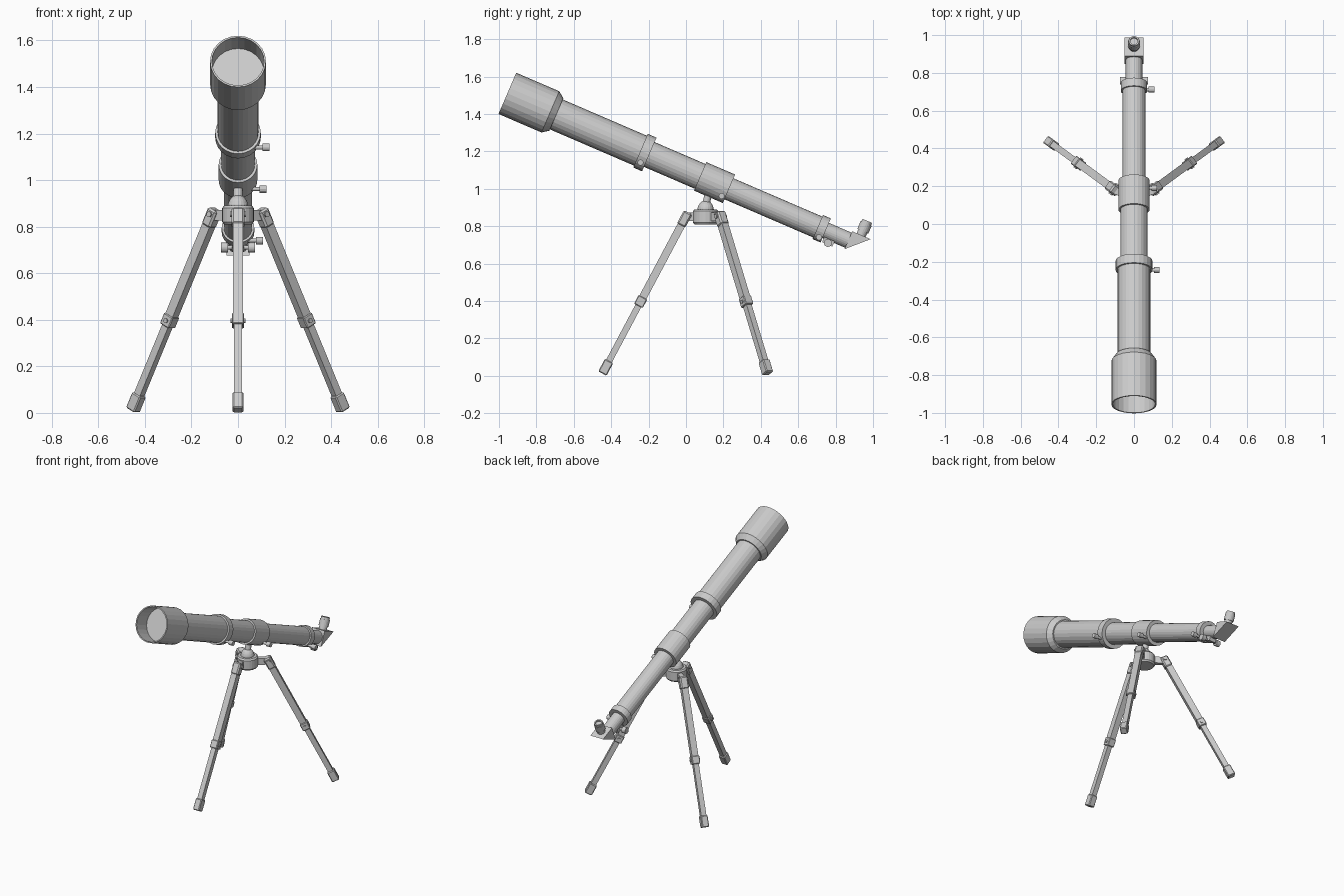
import bpy, bmesh
from math import sin, cos, pi, radians
from mathutils import Vector, Matrix

if "Cube" in bpy.data.objects:
    bpy.data.objects.remove(bpy.data.objects["Cube"])

TILT = radians(23.3)
START = Vector((0, -0.955, 1.51))              # centre of the front opening
AXIS = Vector((0, cos(TILT), -sin(TILT)))      # towards the eyepiece
UP = Vector((0, sin(TILT), cos(TILT)))
X, Z = Vector((1, 0, 0)), Vector((0, 0, 1))


def on_tube(s, v=0, x=0):
    return START + AXIS * s + UP * v + X * x


def finish(name, bm):
    bmesh.ops.recalc_face_normals(bm, faces=bm.faces)
    mesh = bpy.data.meshes.new(name)
    bm.to_mesh(mesh)
    bm.free()
    ob = bpy.data.objects.new(name, mesh)
    bpy.context.collection.objects.link(ob)
    return ob


def lathe(name, origin, axis, profile, n=24):
    """Revolve (distance, radius) points around an axis; radius 0 closes an end."""
    axis = axis.normalized()
    u = (Z if abs(axis.x) > 0.9 else X)
    w = axis.cross(u).normalized()
    u = w.cross(axis)
    bm = bmesh.new()
    rings = []
    for d, r in profile:
        c = origin + axis * d
        if r == 0:
            rings.append([bm.verts.new(c)] * n)
        else:
            rings.append([bm.verts.new(c + (u * cos(2 * pi * i / n) + w * sin(2 * pi * i / n)) * r)
                          for i in range(n)])
    for a, b in zip(rings, rings[1:]):
        for i in range(n):
            j = (i + 1) % n
            bm.faces.new(list(dict.fromkeys((a[i], a[j], b[j], b[i]))))
    return finish(name, bm)


def rod(name, a, b, r, n=16):
    length = (b - a).length
    return lathe(name, a, b - a, [(0, 0), (0, r), (length, r), (length, 0)], n)


def beam(name, a, b, side, w, t, bevel=0.0):
    """Box from a to b, w wide along side and t thick."""
    d = (b - a).normalized()
    m = Matrix((side, d.cross(side), d)).transposed().to_4x4()
    m.translation = (a + b) / 2
    bm = bmesh.new()
    bmesh.ops.create_cube(bm, size=1, matrix=m @ Matrix.Diagonal((w, t, (b - a).length, 1)))
    if bevel:
        bmesh.ops.bevel(bm, geom=bm.edges[:], offset=bevel, segments=1, affect='EDGES')
    return finish(name, bm)


# Dew shield with recessed lens
lathe("dew_shield", START, AXIS, [(0.13, 0.112), (0, 0.112), (0, 0.12), (0.25, 0.12),
                                  (0.285, 0.095), (0.285, 0)])
lathe("front_lens", START, AXIS, [(0.12, 0), (0.12, 0.113), (0.14, 0.113), (0.14, 0)])

# Telescoping tube sections
for name, s0, s1, r in (("main_tube", 0.27, 0.80, 0.087), ("middle_tube", 0.79, 1.20, 0.072),
                        ("rear_tube", 1.19, 1.83, 0.061), ("focus_tube", 1.82, 1.99, 0.044)):
    rod(name, on_tube(s0), on_tube(s1), r, 24)

# Collars
for name, s0, s1, r in (("front_collar", 0.775, 0.826, 0.098), ("mount_collar", 1.122, 1.29, 0.083),
                        ("rear_collar", 1.807, 1.853, 0.07)):
    rod(name, on_tube(s0), on_tube(s1), r, 24)

# Thumb screws on the right side of the collars
for name, s, v, x in (("front_screw", 0.80, -0.058, 0.135), ("mount_screw", 1.269, -0.051, 0.122),
                      ("rear_screw", 1.835, -0.048, 0.108)):
    lathe(name, on_tube(s, v, 0.03), X, [(0, 0), (0, 0.009), (x - 0.06, 0.009), (x - 0.06, 0.016),
                                         (x - 0.03, 0.016), (x - 0.03, 0)], 12)

# Focus knobs on a shared axle
rod("focus_axle", on_tube(1.89, -0.057, -0.05), on_tube(1.89, -0.057, 0.05), 0.009, 12)
beam("focus_housing", on_tube(1.86, -0.045), on_tube(1.92, -0.045), X, 0.05, 0.04)
for side, name in ((-1, "left_focus_knob"), (1, "right_focus_knob")):
    rod(name, on_tube(1.89, -0.057, side * 0.044), on_tube(1.89, -0.057, side * 0.073), 0.021)

# Diagonal prism
bm = bmesh.new()
ends = [[bm.verts.new(on_tube(s, v, x)) for s, v in ((1.985, 0.052), (1.985, -0.052), (2.092, 0.052))]
        for x in (-0.049, 0.049)]
bm.faces.new(ends[0])
bm.faces.new(ends[1])
for i in range(3):
    j = (i + 1) % 3
    bm.faces.new((ends[0][i], ends[0][j], ends[1][j], ends[1][i]))
finish("diagonal_prism", bm)

# Eyepiece
lathe("eyepiece", on_tube(2.037, 0.05), UP, [(0, 0), (0, 0.026), (0.025, 0.026), (0.025, 0.032),
      (0.07, 0.032), (0.07, 0.028), (0.085, 0.028), (0.085, 0.02), (0.075, 0.02), (0.075, 0)], 20)

# Tripod head: hub, dome and stem
HUB = Vector((0, 0.105, 0))
lathe("tripod_hub", HUB, Z, [(0.81, 0), (0.81, 0.06), (0.82, 0.068), (0.88, 0.068), (0.89, 0.06), (0.89, 0)])
dome = [(0.885 + 0.052 * sin(a * pi / 12), 0.044 * cos(a * pi / 12)) for a in range(6)]
lathe("ball_dome", HUB, Z, [(0.885, 0)] + dome + [(0.937, 0)], 20)
rod("mount_stem", HUB + Z * 0.91, on_tube(1.2, -0.07), 0.02)

# Three legs
for name, pivot, foot in (("front_leg", (0, 0, 0.853), (0, -0.447, 0.012)),
                          ("left_leg", (-0.106, 0.184, 0.853), (-0.452, 0.437, 0.012)),
                          ("right_leg", (0.106, 0.184, 0.853), (0.452, 0.437, 0.012))):
    p, f = Vector(pivot), Vector(foot)
    d = f - p
    side = Z.cross(d).normalized()
    out = Vector((d.x, d.y, 0)).normalized()
    at = lambda t: p + d * t
    beam(name + "_bracket", p - out * 0.09 - Z * 0.003, p + out * 0.005 - Z * 0.003, side, 0.03, 0.045)
    beam(name + "_head", at(-0.025), at(0.06), side, 0.054, 0.05, 0.008)
    rod(name + "_hinge_pin", p - side * 0.034, p + side * 0.034, 0.012, 12)
    beam(name + "_upper", at(0.03), at(0.54), side, 0.042, 0.042)
    beam(name + "_clamp", at(0.515), at(0.57), side, 0.052, 0.052, 0.004)
    rod(name + "_clamp_bolt", at(0.543) - side * 0.032, at(0.543) + side * 0.032, 0.01, 12)
    beam(name + "_lower", at(0.55), at(0.96), side, 0.034, 0.034)
    beam(name + "_foot", at(0.92), at(1), side, 0.046, 0.05, 0.005)
